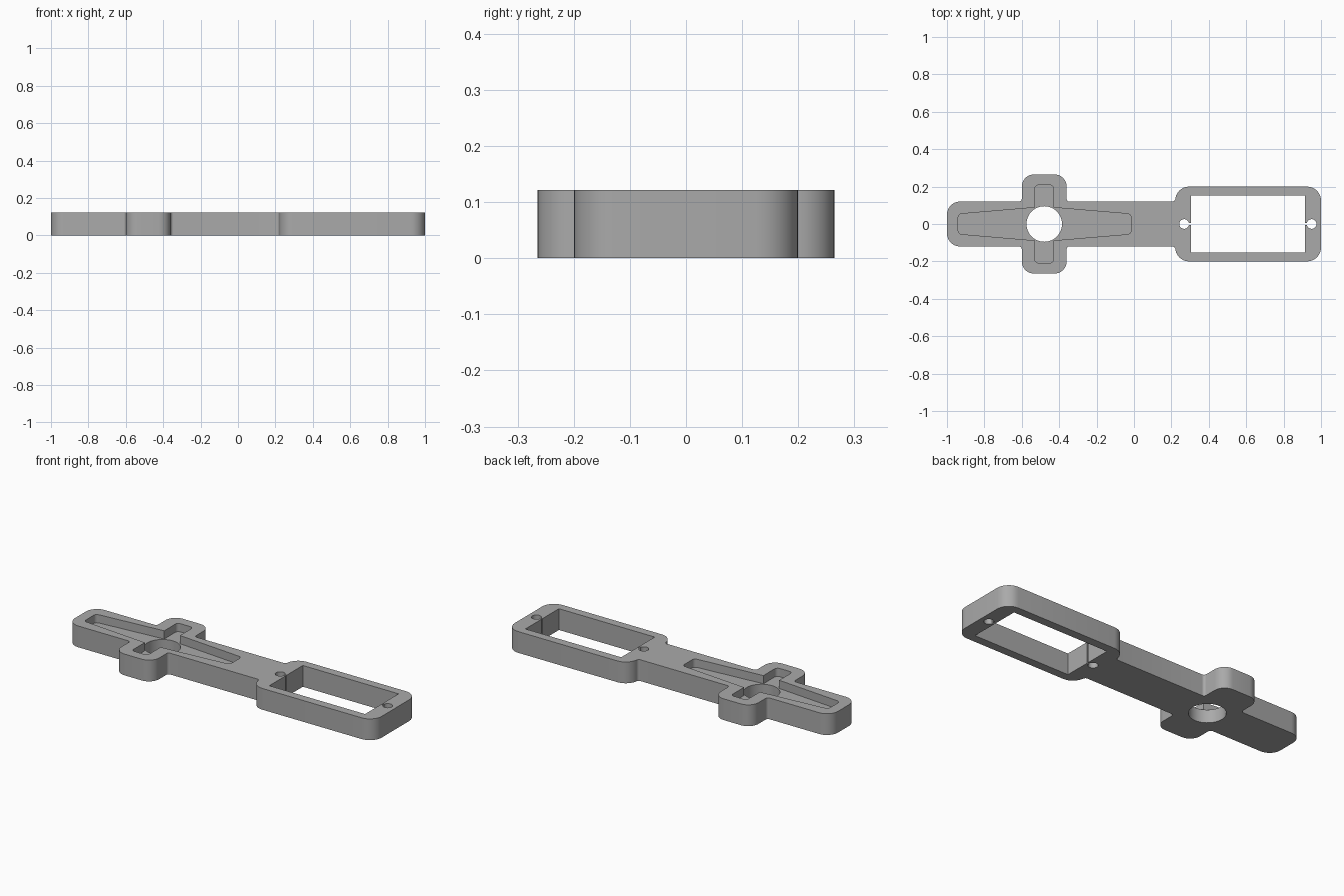
import bpy, bmesh, math
from mathutils import Vector

cube = bpy.data.objects.get("Cube")
if cube:
    bpy.data.objects.remove(cube, do_unlink=True)

HEIGHT = 0.122
POCKET_FLOOR = 0.075
HUB_X = -0.48

grey = bpy.data.materials.new("plain grey")
grey.use_nodes = True
colour = (0.4, 0.4, 0.4, 1)
grey.diffuse_color = colour
grey.node_tree.nodes["Principled BSDF"].inputs["Base Color"].default_value = colour


def rounded(corners, steps=8):
    """Turn (x, y, radius) corners into an outline with arcs."""
    outline = []
    for i, (x, y, r) in enumerate(corners):
        p = Vector((x, y))
        if r == 0:
            outline.append(p)
            continue
        a = (Vector(corners[i - 1][:2]) - p).normalized()
        b = (Vector(corners[(i + 1) % len(corners)][:2]) - p).normalized()
        half = a.angle(b) / 2
        centre = p + (a + b).normalized() * (r / math.sin(half))
        start = p + a * (r / math.tan(half)) - centre
        end = p + b * (r / math.tan(half)) - centre
        sweep = start.angle_signed(end)
        for k in range(steps + 1):
            t = -sweep * k / steps
            c, s = math.cos(t), math.sin(t)
            outline.append(centre + Vector((start.x * c - start.y * s,
                                            start.x * s + start.y * c)))
    return outline


def mirrored(half):
    """Close a half outline across the x axis."""
    return half + [(x, -y, r) for x, y, r in reversed(half)]


def prism(name, outline, z0, z1):
    bm = bmesh.new()
    base = bm.faces.new([bm.verts.new((x, y, z0)) for x, y in outline])
    top = bmesh.ops.extrude_face_region(bm, geom=[base])["geom"]
    bmesh.ops.translate(bm, vec=(0, 0, z1 - z0),
                        verts=[v for v in top if isinstance(v, bmesh.types.BMVert)])
    bmesh.ops.recalc_face_normals(bm, faces=bm.faces)
    mesh = bpy.data.meshes.new(name)
    bm.to_mesh(mesh)
    bm.free()
    mesh.materials.append(grey)
    obj = bpy.data.objects.new(name, mesh)
    bpy.context.collection.objects.link(obj)
    return obj


def circle(x, r, n):
    return [(x + r * math.cos(math.tau * k / n), r * math.sin(math.tau * k / n))
            for k in range(n)]


def box(x0, x1, half_y):
    return [(x0, -half_y), (x1, -half_y), (x1, half_y), (x0, half_y)]


# Arm, cross hub and servo frame as one outline
bracket = prism("servo_arm_bracket", rounded(mirrored([
    (-1, 0.12, 0.07), (-0.6, 0.12, 0.015), (-0.6, 0.265, 0.065),
    (-0.36, 0.265, 0.065), (-0.36, 0.12, 0.015), (0.22, 0.12, 0.015),
    (0.22, 0.2, 0.075), (1, 0.2, 0.075)])), 0, HEIGHT)

# Tapered cross pocket, shaft hole and frame window
pocket = mirrored([
    (-0.94, 0.053, 0.02), (-0.53, 0.088, 0), (-0.53, 0.208, 0.02),
    (-0.43, 0.208, 0.02), (-0.43, 0.088, 0), (-0.015, 0.053, 0.02)])
low, high = -0.1, HEIGHT + 0.1
cutters = [
    prism("pocket_cutter", rounded(pocket), POCKET_FLOOR, high),
    prism("shaft_cutter", circle(HUB_X, 0.095, 48), low, high),
    prism("window_cutter", box(0.305, 0.913, 0.152), low, high),
]

# Screw holes, each joined to the window by a thin slit
for side, x, x0, x1 in (("inner", 0.268, 0.268, 0.32), ("outer", 0.95, 0.9, 0.95)):
    cutters.append(prism(side + "_screw_cutter", circle(x, 0.026, 24), low, high))
    cutters.append(prism(side + "_slit_cutter", box(x0, x1, 0.005), low, high))

bpy.context.view_layer.objects.active = bracket
for cutter in cutters:
    cutter.hide_render = True
    mod = bracket.modifiers.new(cutter.name, "BOOLEAN")
    mod.operation = "DIFFERENCE"
    mod.solver = "EXACT"
    mod.object = cutter
    bpy.ops.object.modifier_apply(modifier=mod.name)
    bpy.data.objects.remove(cutter, do_unlink=True)

# Smooth arcs with sharp edges
bpy.ops.object.select_all(action="DESELECT")
bracket.select_set(True)
bpy.ops.object.shade_smooth_by_angle(angle=math.radians(30))
